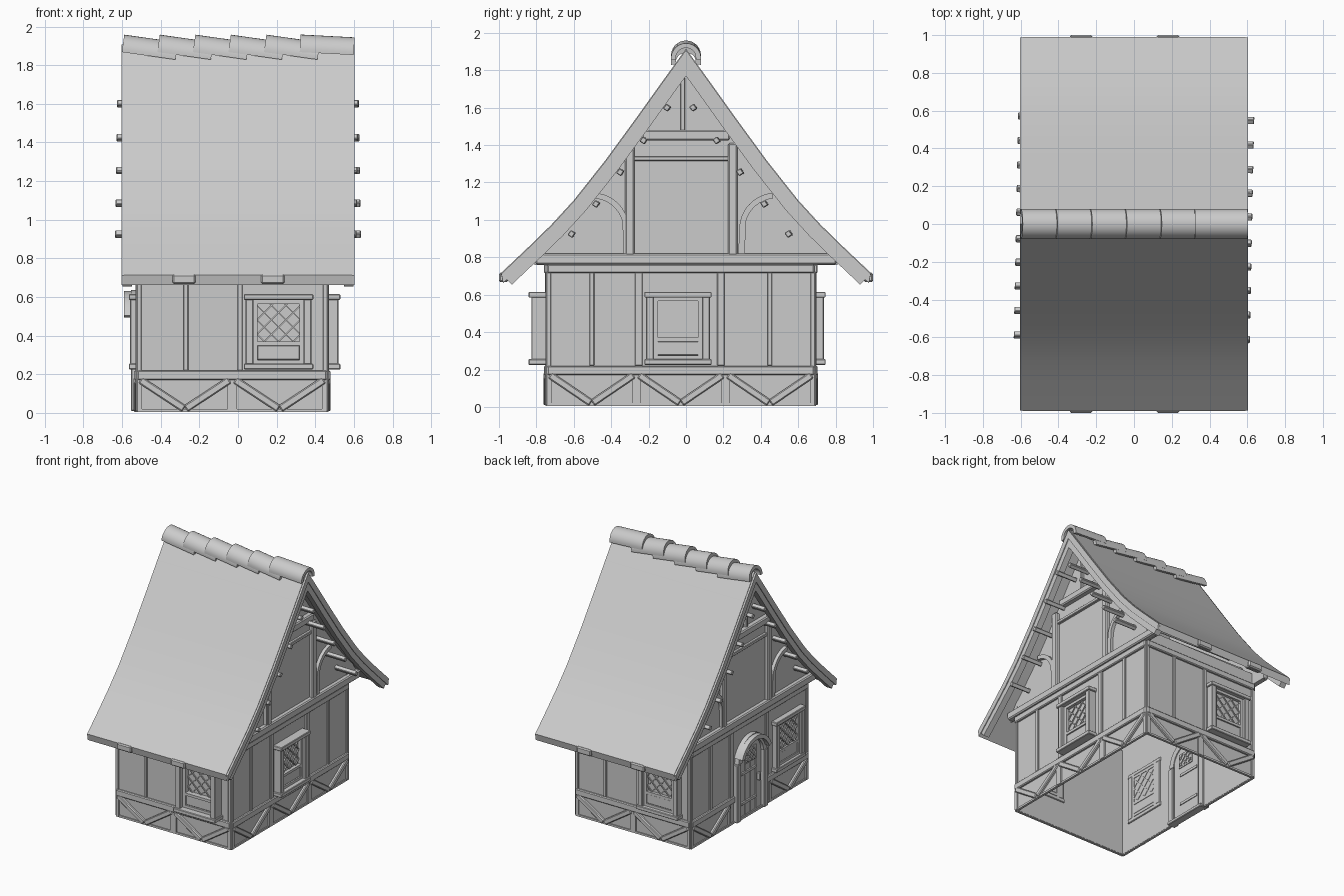
import bpy, bmesh
from math import pi, sin, cos, radians
from mathutils import Matrix, Vector

cube = bpy.data.objects.get("Cube")
if cube:
    bpy.data.objects.remove(cube)

mat = bpy.data.materials.new("plain grey")
mat.use_nodes = True
GREY = (0.6, 0.6, 0.6, 1)
mat.diffuse_color = GREY
mat.node_tree.nodes["Principled BSDF"].inputs["Base Color"].default_value = GREY


def prism(name, M, pts, d0, d1, bevel=0.0, smooth=False):
    """Outline in (across, up), extruded outwards from d0 to d1, placed by M."""
    bm = bmesh.new()
    near = [bm.verts.new((u, -d0, z)) for u, z in pts]
    far = [bm.verts.new((u, -d1, z)) for u, z in pts]
    bm.faces.new(near)
    bm.faces.new(far[::-1])
    n = len(pts)
    for i in range(n):
        j = (i + 1) % n
        bm.faces.new((near[i], far[i], far[j], near[j]))
    bmesh.ops.triangulate(bm, faces=[f for f in bm.faces if len(f.verts) > 4])
    bmesh.ops.recalc_face_normals(bm, faces=bm.faces)
    me = bpy.data.meshes.new(name)
    bm.to_mesh(me)
    bm.free()
    me.transform(M)
    me.materials.append(mat)
    ob = bpy.data.objects.new(name, me)
    bpy.context.collection.objects.link(ob)
    if smooth:
        me.shade_smooth()
        me.set_sharp_from_angle(angle=radians(35))
    if bevel:
        mod = ob.modifiers.new("worn_edges", 'BEVEL')
        mod.width, mod.segments = bevel, 1
    return ob


def rect(name, M, u0, u1, z0, z1, d0, d1, bevel=0.0):
    return prism(name, M, [(u0, z0), (u1, z0), (u1, z1), (u0, z1)], d0, d1, bevel)


def beam(name, M, a, b, w, d0, d1, bevel=0.006):
    a, b = Vector(a), Vector(b)
    t = (b - a).normalized() * w / 2
    s = Vector((-t.y, t.x))
    return prism(name, M, [a + s, a - s, b - s, b + s], d0, d1, bevel)


def arc(cu, cz, r0, r1, a0, a1, n=12):
    angs = [radians(a0 + (a1 - a0) * i / n) for i in range(n + 1)]
    ring = [(cu + r1 * cos(a), cz + r1 * sin(a)) for a in angs]
    return ring + [(cu + r0 * cos(a), cz + r0 * sin(a)) for a in reversed(angs)]


def lattice(name, M, cu, cz, a, b, step, d0, d1):
    """Diagonal glazing bars clipped to a rectangle."""
    c = -(a + b) + step / 2
    while c < a + b:
        lo, hi = max(-a, -b - c), min(a, b - c)
        if hi - lo > 0.01:
            for s in (1, -1):
                beam(name, M, (cu + s * lo, cz + lo + c), (cu + s * hi, cz + hi + c),
                     0.007, d0, d1, 0)
        c += step


def window(M, cu, base, out):
    """Projecting box frame with leaded panes and a lower panel."""
    h, b = 0.17, base - 0.02
    for s in (-1, 1):
        u = cu + s * (h - 0.02)
        rect("window_jamb", M, u - 0.02, u + 0.02, 0.25, 0.59, b, base + out * 0.85, 0.004)
        u = cu + s * 0.12
        rect("casement_side", M, u - 0.012, u + 0.012, 0.25, 0.59, b, base + out * 0.5)
    rect("window_lintel", M, cu - h - 0.01, cu + h + 0.01, 0.585, 0.615, b, base + out, 0.004)
    rect("window_sill", M, cu - h - 0.01, cu + h + 0.01, 0.225, 0.255, b, base + out, 0.004)
    for z in (0.265, 0.36, 0.575):
        rect("casement_rail", M, cu - 0.12, cu + 0.12, z - 0.01, z + 0.01, b, base + out * 0.5)
    rect("window_glass", M, cu - 0.14, cu + 0.14, 0.25, 0.59, base - 0.016, base + 0.008)
    lattice("glazing_bar", M, cu, 0.467, 0.11, 0.1, 0.075, b, base + 0.016)
    rect("lower_panel", M, cu - 0.11, cu + 0.11, 0.275, 0.35, b, base + out * 0.4, 0.004)


def door(M, base):
    jw, top = 0.165, 0.46
    panel = [(-0.13, 0.02), (0.13, 0.02)] + arc(0, top, 0, 0.13, 0, 180)[:13]
    prism("door_panel", M, panel, base - 0.018, base + 0.012)
    for u in (-0.065, 0, 0.065):
        rect("door_plank_strip", M, u - 0.004, u + 0.004, 0.03, 0.42, base, base + 0.017)
    for z in (0.13, 0.36):
        rect("hinge_strap", M, -0.12, 0.06, z - 0.01, z + 0.01, base - 0.024, base + 0.024)
    rect("door_grille_frame", M, -0.07, 0.07, 0.42, 0.53, base - 0.024, base + 0.018)
    lattice("door_grille_bar", M, 0, 0.475, 0.06, 0.045, 0.05, base - 0.03, base + 0.024)
    rect("door_handle", M, 0.085, 0.105, 0.24, 0.3, base, base + 0.035, 0.004)
    for s in (-1, 1):
        rect("door_jamb", M, s * jw - 0.025, s * jw + 0.025, 0.01, top, base - 0.025, base + 0.035, 0.005)
    prism("door_arch", M, arc(0, top, 0.13, 0.175, 0, 180), base - 0.025, base + 0.035, 0, True)
    prism("door_hood", M, arc(0, top - 0.02, 0.16, 0.19, 20, 160), base, base + 0.07, 0, True)
    rect("door_step", M, -0.18, 0.18, 0.005, 0.03, base - 0.04, base + 0.02, 0.004)


# Lower storey: each wall is worked in its own facing frame around the centre
CENTRE = Matrix.Translation((-0.03, -0.028, 0))
LONG, SHORT = 0.714, 0.49
for k in range(4):
    M = CENTRE @ Matrix.Rotation(k * pi / 2, 4, 'Z')
    side = k % 2 == 1
    hw, d = (LONG, SHORT) if side else (SHORT, LONG)
    rect("wall", M, -hw, hw, 0.01, 0.78 if side else 0.85, d - 0.012, d)
    # Horizontal rails and corner posts
    has_door = k == 3
    spans = [(-hw, -0.19), (0.19, hw)] if has_door else [(-hw, hw)]
    for a, b in spans:
        rect("sill_rail", M, a, b, 0.17, 0.22, d - 0.01, d + 0.018, 0.006)
        rect("ground_strip", M, a, b, 0.005, 0.02, d - 0.01, d + 0.008)
    rect("head_rail", M, -hw, hw, 0.715, 0.762, d - 0.01, d + 0.018, 0.006)
    for s in (-1, 1):
        u = s * (hw - 0.008)
        rect("corner_post", M, u - 0.012, u + 0.012, 0.01, 0.72, d - 0.01, d + 0.01, 0.003)
    # Studs
    studs = ([(-0.225, 0.04), (0.215, 0.04), (-0.475, 0.025), (0.475, 0.025)] if side
             else [(0.04, 0.025), (-0.24, 0.025)])
    for u, w in studs:
        if not (has_door and u == 0.475):
            rect("stud", M, u - w / 2, u + w / 2, 0.22, 0.72, d - 0.01, d + 0.012, 0.003)
    # Zigzag braces at the foot
    bays = 3 if side else 2
    bw = 2 * hw / bays
    for i in range(bays):
        if has_door and i == 1:
            continue
        c = -hw + bw * (i + 0.5)
        for s in (-1, 1):
            beam("foot_brace", M, (c + s * (bw / 2 - 0.015), 0.17), (c + s * 0.005, 0.022),
                 0.038, d - 0.01, d + 0.02)
            u = c + s * (bw / 2 - 0.012)
            rect("foot_post", M, u - 0.012, u + 0.012, 0.01, 0.17, d - 0.01, d + 0.012)
    # Openings
    if has_door:
        door(M, d)
        window(M, 0.46, d, 0.045)
    elif side:
        window(M, -0.015, d, 0.07)
    else:
        window(M, 0.24, d, 0.1 if k == 0 else 0.06)

# Roof curve, from ridge to eave
HALF = [Vector(p) for p in ((0, 1.915), (0.13, 1.735), (0.26, 1.553), (0.43, 1.32),
                            (0.6, 1.105), (0.72, 0.974), (0.84, 0.857), (0.99, 0.715))]


def inset(t):
    out = [(0, HALF[0].y - t * 1.72)]
    for i in range(1, len(HALF)):
        tan = (HALF[min(i + 1, len(HALF) - 1)] - HALF[i - 1]).normalized()
        out.append((HALF[i].x + tan.y * t, HALF[i].y - tan.x * t))
    return out


def mirrored(pts):
    return [(-u, z) for u, z in reversed(pts[1:])] + pts


def band(upper, lower):
    return mirrored(upper) + mirrored(lower)[::-1]


EAST = Matrix.Rotation(pi / 2, 4, 'Z')
WEST = Matrix.Rotation(-pi / 2, 4, 'Z')
# The eave is cut plumb, so its end face looks outwards
soffit = inset(0.045)[:-1] + [(0.978, 0.663)]
prism("roof_slab", EAST, band(inset(0), soffit), -0.59, 0.59, 0, True)

# Tiles that stick out a little at the eaves
for turn in (0, pi):
    M = Matrix.Rotation(turn, 4, 'Z')
    for x in ((-0.28, 0.18) if turn == 0 else (-0.18, 0.28)):
        rect("eave_tile", M, x - 0.06, x + 0.06, 0.668, 0.718, 0.95, 1.0, 0.008)

# Gable ends
for M, d in ((EAST, 0.455), (WEST, 0.52)):
    top = [p for p in inset(0.03) if p[0] < 0.8] + [(0.81, 0.8), (0.81, 0.76)]
    prism("gable_wall", M, mirrored(top), d - 0.012, d)
    prism("barge_board", M, band(inset(0.04), inset(0.085)), 0.55, 0.598, 0, True)
    prism("verge_trim", M, band(inset(0.004), soffit), 0.575, 0.604, 0, True)
    rect("gable_sill", M, -0.805, 0.805, 0.762, 0.82, d - 0.01, d + 0.035, 0.008)
    rect("collar_beam", M, -0.235, 0.235, 1.425, 1.48, d - 0.01, d + 0.04, 0.008)
    rect("gable_rail", M, -0.28, 0.25, 1.315, 1.34, d - 0.01, d + 0.02, 0.004)
    rect("king_post", M, -0.03, -0.005, 1.47, 1.8, d - 0.01, d + 0.02, 0.004)
    for s in (-1, 1):
        u = s * 0.275 - 0.025
        rect("gable_post", M, u - 0.025, u + 0.025, 0.81, 1.41, d - 0.01, d + 0.03, 0.008)
        curve = arc(0.49, 0.95, 0.165, 0.195, 95, 180)
        curve = curve[:13] + [(0.29, 0.82), (0.325, 0.82)] + curve[13:]
        prism("curved_brace", M, [(s * a - 0.01, z) for a, z in curve], d - 0.01, d + 0.025, 0, True)

# Purlins running slightly askew through both gables
ASKEW = Matrix.Translation((0, -0.02, 0)) @ Matrix.Rotation(-0.02, 4, 'Z') @ EAST
for y, z in ((0.58, 0.925), (0.45, 1.085), (0.32, 1.255), (0.195, 1.425), (0.07, 1.6)):
    for s in (-1, 1):
        beam("purlin", ASKEW, (s * (y - 0.009), z + 0.013), (s * (y + 0.009), z - 0.013),
             0.03, -0.625, 0.625, 0.004)

# Overlapping half-round ridge tiles
for i in range(6):
    start, tilt = -0.6 + 0.184 * i, radians(8 if i < 5 else 3)
    M = Matrix.Translation((start, 0, 1.879)) @ Matrix.Rotation(tilt, 4, 'Y') @ EAST
    prism("ridge_tile", M, arc(0, 0, 0.055, 0.08, -8, 188, 16), 0, 0.28, 0, True)
